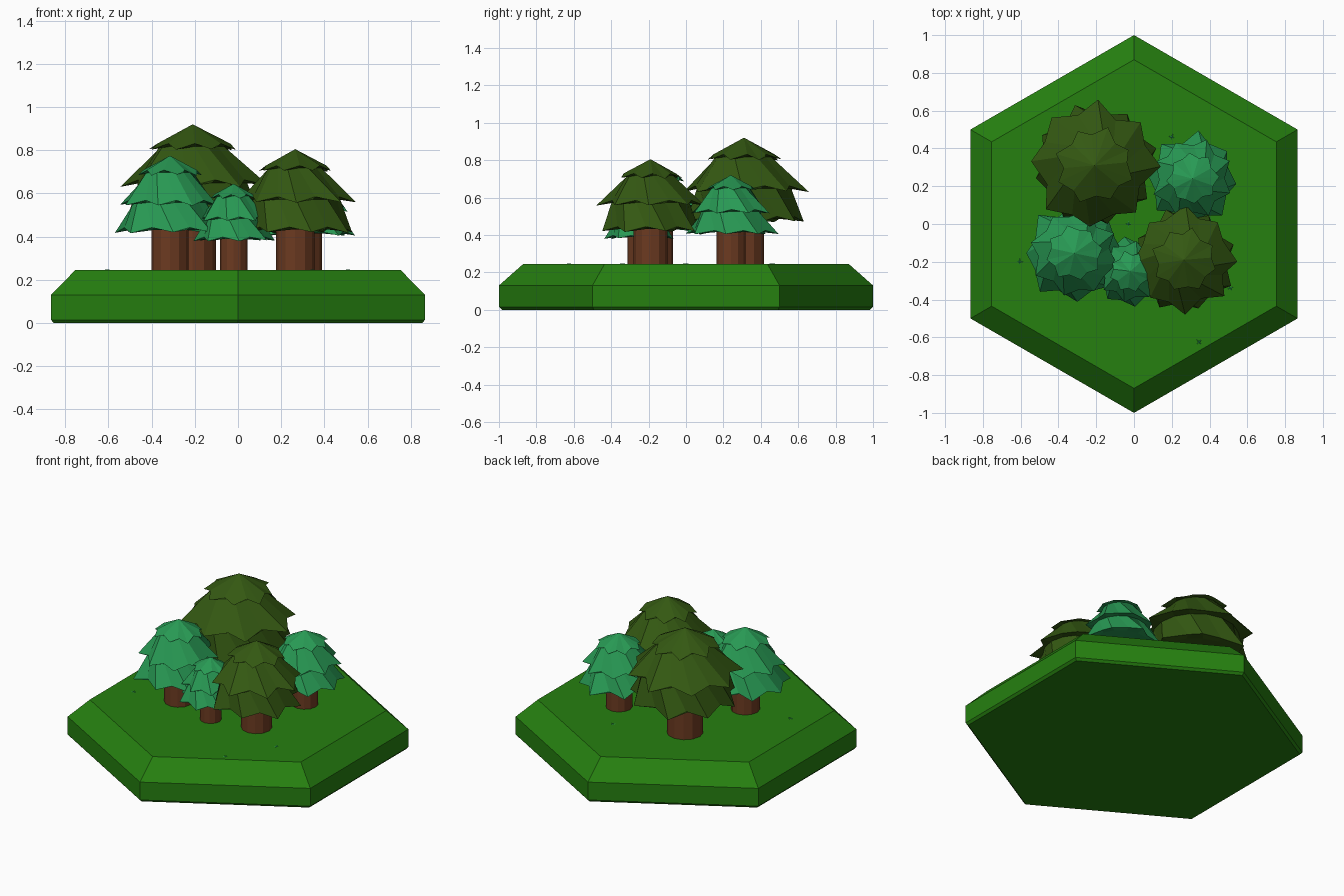
import bpy, bmesh, math, random

if "Cube" in bpy.data.objects:
    bpy.data.objects.remove(bpy.data.objects["Cube"])

random.seed(4)


def material(name, rgb):
    m = bpy.data.materials.new(name)
    m.diffuse_color = (*rgb, 1)
    m.use_nodes = True
    m.node_tree.nodes["Principled BSDF"].inputs["Base Color"].default_value = m.diffuse_color
    return m


GRASS = material("grass green", (0.019, 0.215, 0.005))
TEAL = material("teal leaves", (0.021, 0.320, 0.088))
OLIVE = material("olive leaves", (0.034, 0.098, 0.006))
BARK = material("brown bark", (0.150, 0.043, 0.015))


def ring(bm, n, radius, z, phase=0.0):
    return [bm.verts.new((radius * math.cos(phase + 2 * math.pi * i / n),
                          radius * math.sin(phase + 2 * math.pi * i / n), z))
            for i in range(n)]


def bridge(bm, a, b):
    n = len(a)
    for i in range(n):
        j = (i + 1) % n
        bm.faces.new((a[i], a[j], b[j], b[i]))


def fan(bm, loop, tip):
    for i in range(len(loop)):
        bm.faces.new((loop[i], loop[(i + 1) % len(loop)], tip))


def finish(bm, name, mat, loc=(0, 0, 0)):
    bmesh.ops.recalc_face_normals(bm, faces=bm.faces[:])
    me = bpy.data.meshes.new(name)
    bm.to_mesh(me)
    bm.free()
    me.materials.append(mat)
    ob = bpy.data.objects.new(name, me)
    ob.location = loc
    bpy.context.collection.objects.link(ob)
    return ob


def stack(name, mat, n, profile, loc=(0, 0, 0), phase=0.0):
    """Prism with capped ends from a list of (radius, height)."""
    bm = bmesh.new()
    rings = [ring(bm, n, r, z, phase) for r, z in profile]
    for a, b in zip(rings, rings[1:]):
        bridge(bm, a, b)
    bm.faces.new(rings[0])
    bm.faces.new(rings[-1])
    return finish(bm, name, mat, loc)


def star(bm, points, radius, z, lift, phase):
    """Ragged rim: low outer tips alternating with higher, inner valleys."""
    verts = []
    for i in range(points * 2):
        a = phase + math.pi * i / points + random.uniform(-0.05, 0.05)
        tip = i % 2 == 0
        r = radius * (random.uniform(0.93, 1.03) if tip else random.uniform(0.76, 0.84))
        h = z + (random.uniform(0, 0.25) * lift if tip else lift)
        verts.append(bm.verts.new((r * math.cos(a), r * math.sin(a), h)))
    return verts


def foliage(name, mat, loc, top, bottom, radius, tiers, phase):
    bm = bmesh.new()
    height = top - bottom
    points = 8
    lift = 0.075 * height
    peak = bm.verts.new((0, 0, top))
    inner = None
    for k, (r, drop) in enumerate(tiers):
        z = top - drop * height
        a = phase + k * 0.3
        rim = star(bm, points, r * radius, z, lift, a)
        if inner is None:
            fan(bm, rim, peak)
        else:
            bridge(bm, inner, rim)
        # underside tucked back towards the stem
        inner = ring(bm, points * 2, r * radius * 0.73, z + lift * 0.6, a)
        bridge(bm, rim, inner)
    fan(bm, inner, bm.verts.new((0, 0, bottom + lift)))
    finish(bm, name, mat, (loc[0], loc[1], 0))


# Hexagonal ground tile with bevelled top
stack("ground_tile", GRASS, 6,
      [(0.985, 0), (1, 0.015), (1, 0.13), (0.87, 0.245)], phase=math.pi / 2)

# Trees: name, leaves, centre, top, bottom, radius, trunk radius, phase
OLIVE_TIERS = [(0.61, 0.27), (1.0, 0.64), (0.98, 1.0)]
TEAL_TIERS = [(0.56, 0.26), (0.87, 0.65), (1.0, 1.0)]
TREES = [
    ("large_olive", OLIVE, (-0.21, 0.31), 0.92, 0.465, 0.345, 0.107, 0.45),
    ("medium_olive", OLIVE, (0.265, -0.19), 0.805, 0.415, 0.285, 0.090, 0.50),
    ("large_teal", TEAL, (-0.315, -0.155), 0.775, 0.415, 0.272, 0.085, 0.20),
    ("medium_teal", TEAL, (0.31, 0.24), 0.72, 0.40, 0.25, 0.078, 0.10),
    ("small_teal", TEAL, (-0.02, -0.25), 0.645, 0.378, 0.195, 0.063, 0.30),
]
for name, mat, loc, top, bottom, radius, trunk, phase in TREES:
    tiers = OLIVE_TIERS if mat is OLIVE else TEAL_TIERS
    foliage(name + "_foliage", mat, loc, top, bottom, radius, tiers, phase)
    stack(name + "_trunk", BARK, 12, [(trunk, 0.24), (trunk, bottom + 0.06)],
          (loc[0], loc[1], 0))

# Tiny fallen sprigs lying on the grass
for i, (x, y) in enumerate([(-0.605, -0.2), (0.51, -0.34), (0.345, -0.625),
                            (0.2, 0.46), (-0.03, 0.0)]):
    bm = bmesh.new()
    rim = star(bm, 4, 0.018, 0, 0.0, i * 0.4)
    for v in rim[1::2]:
        v.co *= 0.35
    fan(bm, rim, bm.verts.new((0, 0, 0.003)))
    bm.faces.new(rim)
    finish(bm, f"grass_sprig_{i + 1}", TEAL, (x, y, 0.2455))
